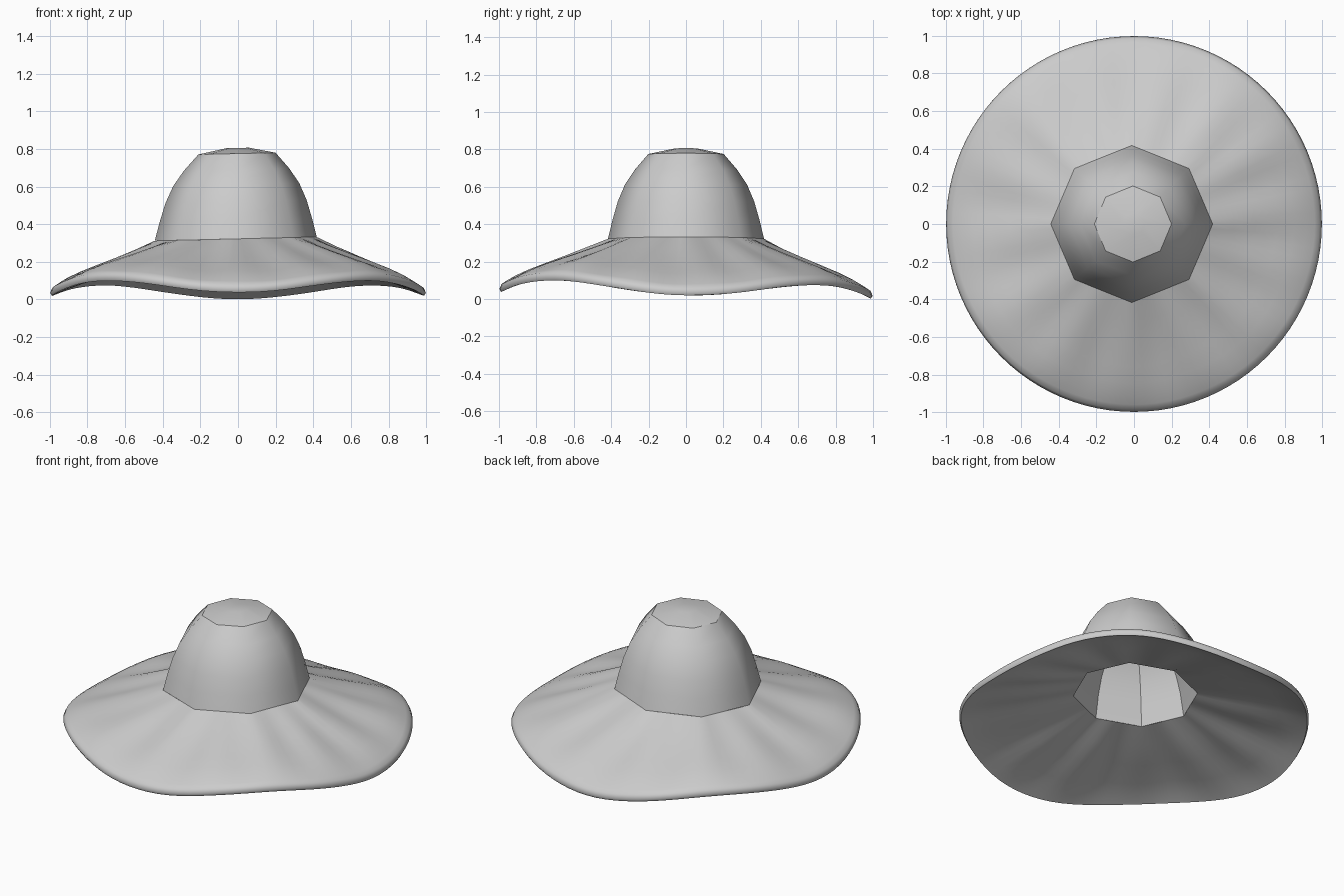
import bpy, bmesh, math
from math import sin, cos, pi

cube = bpy.data.objects.get("Cube")
if cube:
    bpy.data.objects.remove(cube, do_unlink=True)

felt = bpy.data.materials.new("grey felt")
felt.use_nodes = True
grey = (0.6, 0.6, 0.6, 1)
felt.diffuse_color = grey
felt.node_tree.nodes["Principled BSDF"].inputs["Base Color"].default_value = grey


def loft(name, rings, angle, cap=False, flip=False):
    """Skin a list of equal rings, optionally capping the last one."""
    bm = bmesh.new()
    loops = [[bm.verts.new(p) for p in ring] for ring in rings]
    if cap:
        bm.faces.new(loops[-1])
    for a, b in zip(loops, loops[1:]):
        for i in range(len(a)):
            j = (i + 1) % len(a)
            bm.faces.new((a[i], a[j], b[j], b[i]))
    if flip:
        bmesh.ops.reverse_faces(bm, faces=bm.faces)
    mesh = bpy.data.meshes.new(name)
    bm.to_mesh(mesh)
    bm.free()
    mesh.materials.append(felt)
    obj = bpy.data.objects.new(name, mesh)
    bpy.context.collection.objects.link(obj)
    bpy.ops.object.select_all(action='DESELECT')
    obj.select_set(True)
    bpy.context.view_layer.objects.active = obj
    bpy.ops.object.shade_smooth_by_angle(angle=math.radians(angle))


SIDES = 8
SEGS = 96


# Crown: octagonal dome with a faceted top and a hollow lining
def crown_ring(r, z):
    lean = r / 0.43
    return [(r * cos(a) - 0.012 * lean, r * sin(a) * (1 - 0.03 * lean),
             z + 0.01 * lean * cos(a))
            for a in (2 * pi * i / SIDES for i in range(SIDES))]


def crown_rings(profile):
    return [crown_ring(r, z) for r, z in profile]


outside = [(0.43, 0.322), (0.405, 0.42), (0.375, 0.52), (0.335, 0.61),
           (0.28, 0.69), (0.205, 0.775)]
lining = [(0.36, 0.255), (0.335, 0.4), (0.305, 0.5), (0.265, 0.58),
          (0.22, 0.645), (0.16, 0.72)]
loft("crown", crown_rings(outside), 48)
loft("crown_top", crown_rings([outside[-1], (0.06, 0.805)]), 30, cap=True)
loft("crown_lining", crown_rings(lining), 30, cap=True, flip=True)


# Brim: octagonal opening widening to a wavy circular edge
def edge_height(a):
    return 0.05 - 0.034 * cos(4 * a) - 0.018 * sin(a)


def octagon(a):
    half = pi / SIDES
    return cos(half) / cos(a % (2 * half) - half)


def brim_ring(t, inner_radius, thickness):
    ring = []
    for i in range(SEGS):
        a = 2 * pi * i / SEGS
        inner = inner_radius * octagon(a)
        r = inner + (0.995 - inner) * t
        top = edge_height(a) + 0.04
        folds = 0.008 * sin(14 * a + 1.2 * sin(a)) * sin(pi * min(t, 1)) ** 0.8
        z = 0.322 + (top - 0.322) * t + folds
        z += 0.014 * sin(pi * t ** 3) - thickness
        near = (1 - t) * inner_radius / 0.43
        ring.append((r * cos(a) - 0.012 * near, r * sin(a) * (1 - 0.03 * near),
                     z + 0.01 * cos(a) * near))
    return ring


under_side = [brim_ring(t, 0.36, 0.067 - 0.027 * t)
              for t in (0, 0.25, 0.5, 0.75, 0.9, 0.99)]
rim = [brim_ring(1.005, 0.43, 0.018)]
top_side = [brim_ring(t, 0.43, 0)
            for t in (0.985, 0.94, 0.86, 0.75, 0.6, 0.4, 0.2, 0)]
loft("brim", under_side + rim + top_side, 60)
